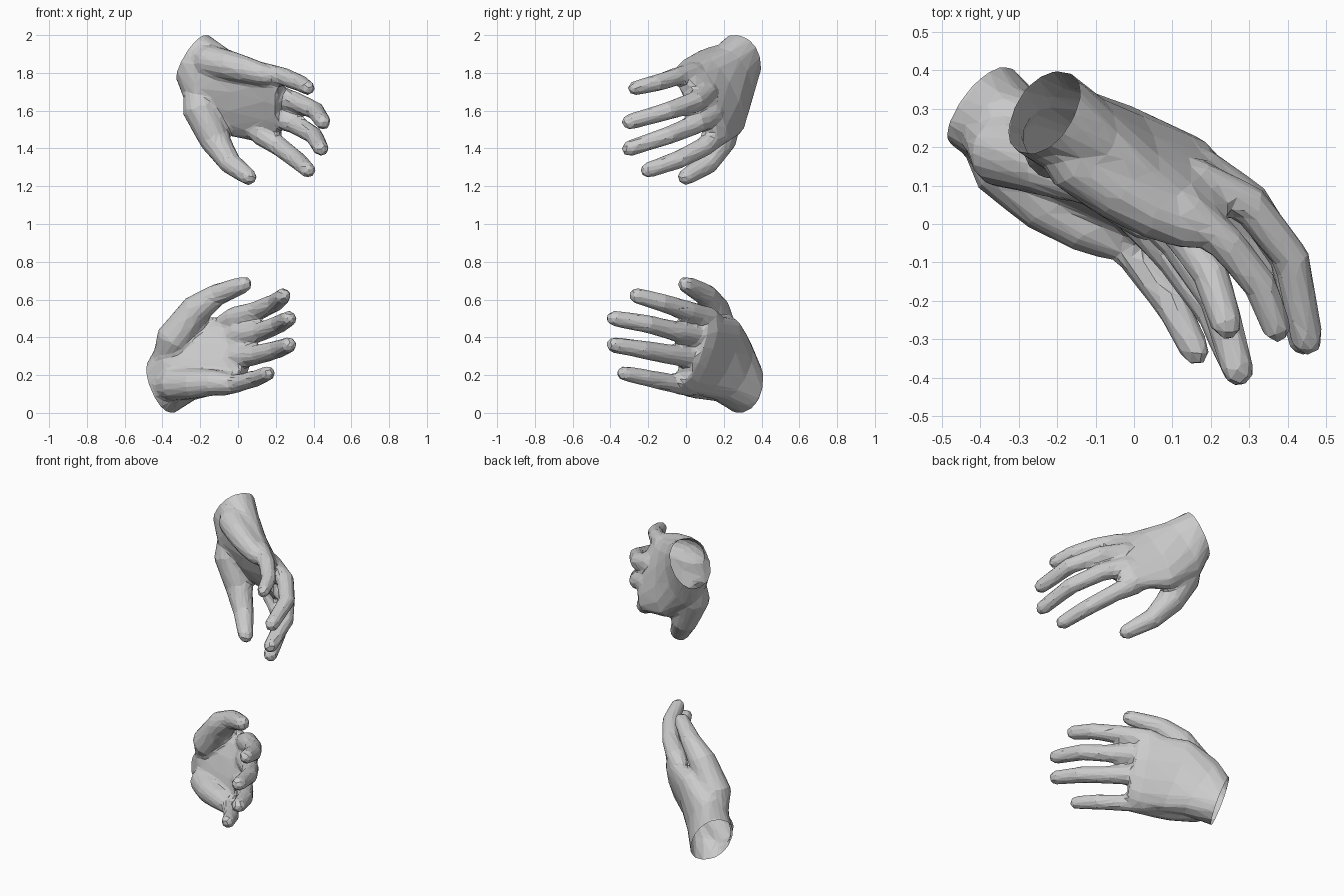
import bpy, bmesh, math
from mathutils import Vector as V

if "Cube" in bpy.data.objects:
    bpy.data.objects.remove(bpy.data.objects["Cube"])

SIDES = 14


def loft(bm, rings):
    """Closed skin over a list of point rings."""
    vs = [[bm.verts.new(p) for p in r] for r in rings]
    n = len(vs[0])
    for a, b in zip(vs, vs[1:]):
        for i in range(n):
            j = (i + 1) % n
            bm.faces.new((a[i], a[j], b[j], b[i]))
    bm.faces.new(vs[0][::-1])
    bm.faces.new(vs[-1])


def oval(c, a, b, power=1.0, hollow=1.0):
    pts = []
    for i in range(SIDES):
        t = 2 * math.pi * i / SIDES
        f = lambda s: math.copysign(abs(s) ** power, s)
        s = f(math.sin(t))
        pts.append(c + a * f(math.cos(t)) + b * (s if s > 0 else s * hollow))
    return pts


def digit(bm, pts, radii):
    """Tapered tube along the joints with a rounded tip."""
    pts = [V(p) for p in pts]
    end = (pts[-1] - pts[-2]).normalized()
    r = radii[-1]
    pts = pts + [pts[-1] + end * r * 0.6, pts[-1] + end * r * 0.95]
    radii = list(radii) + [r * 0.8, r * 0.35]
    rings = []
    for i, p in enumerate(pts):
        t = (pts[min(i + 1, len(pts) - 1)] - pts[max(i - 1, 0)]).normalized()
        q = t.to_track_quat('Z', 'Y')
        rings.append(oval(p, q @ V((radii[i], 0, 0)), q @ V((0, radii[i], 0))))
    loft(bm, rings)


def palm(bm, sections):
    """Palm from (little-finger edge, thumb edge, half thickness); returns wrist plane."""
    secs = [(V(p), V(q), t) for p, q, t in sections]
    mids = [(p + q) / 2 for p, q, t in secs]
    rings = []
    for i, (p, q, t) in enumerate(secs):
        a = (p - q) / 2
        d = mids[min(i + 1, len(mids) - 1)] - mids[max(i - 1, 0)]
        d = (d - d.project(a)).normalized()
        b = d.cross(a).normalized()
        if b.y < 0:
            b = -b
        ring = oval(mids[i], a, b * t, 0.9, (1, 1, 0.95, 0.85)[i])
        if i == 0:
            cut = (mids[0], d)
            rings.append([v - d * 0.06 for v in ring])
        rings.append(ring)
    # rounded knuckle end reaching the finger webs
    c = mids[-1] + d * 0.06 + V((0, -0.015, 0))
    rings.append([c + (v - mids[-1]) * 0.85 for v in rings[-1]])
    loft(bm, rings)
    return cut


def apply(ob, kind, **kw):
    m = ob.modifiers.new(kind, kind)
    for k, v in kw.items():
        setattr(m, k, v)
    bpy.ops.object.modifier_apply(modifier=m.name)


def drop_inner_shells(bm):
    """Keep only the largest connected skin."""
    todo, best = set(bm.verts), set()
    while todo:
        stack = [todo.pop()]
        group = set(stack)
        while stack:
            for e in stack.pop().link_edges:
                for v in e.verts:
                    if v in todo:
                        todo.remove(v)
                        group.add(v)
                        stack.append(v)
        best = max(best, group, key=len)
    bmesh.ops.delete(bm, geom=[v for v in bm.verts if v not in best], context='VERTS')


def hand(name, sections, fingers, thumb, heel):
    bm = bmesh.new()
    co, no = palm(bm, sections)
    for k, f in enumerate(fingers):
        s = 0.93 if k == 0 else 1.0
        # root sunk into the palm behind the knuckle
        a, b = V(f[0]), V(f[1])
        root = a - (b - a).normalized() * 0.09 + V((0, -0.01, 0))
        digit(bm, [root] + f, [r * s for r in (0.045, 0.062, 0.053, 0.049, 0.043)])
    digit(bm, thumb, [0.07, 0.098, 0.082, 0.06, 0.046])
    digit(bm, heel, [0.06, 0.088, 0.08, 0.07, 0.058])
    bmesh.ops.recalc_face_normals(bm, faces=bm.faces)
    me = bpy.data.meshes.new(name)
    bm.to_mesh(me)
    bm.free()
    ob = bpy.data.objects.new(name, me)
    bpy.context.collection.objects.link(ob)
    bpy.context.view_layer.objects.active = ob
    # fuse, soften and reduce to low-poly facets
    apply(ob, 'REMESH', mode='VOXEL', voxel_size=0.011)
    apply(ob, 'SMOOTH', factor=0.5, iterations=14)
    apply(ob, 'DECIMATE', ratio=1500 / (2 * len(ob.data.polygons)))
    # open wrist
    bm = bmesh.new()
    bm.from_mesh(ob.data)
    drop_inner_shells(bm)
    bmesh.ops.bisect_plane(bm, geom=bm.verts[:] + bm.edges[:] + bm.faces[:],
                           plane_co=co, plane_no=no, clear_inner=True)
    for f in bm.faces:
        f.smooth = False
    bm.to_mesh(ob.data)
    bm.free()


# upper hand: thumb down (fingers listed from the little finger)
hand("upper_hand",
     [((-.155, .28, 2.0), (-.31, .30, 1.745), .12),
      ((-.06, .18, 1.93), (-.25, .285, 1.60), .12),
      ((.05, .08, 1.88), (-.06, .28, 1.47), .092),
      ((.18, -.01, 1.825), (.16, .205, 1.42), .07)],
     [[(.13, .04, 1.80), (.24, -.05, 1.78), (.33, -.16, 1.745), (.37, -.27, 1.72)],
      [(.16, .11, 1.69), (.30, .05, 1.65), (.41, -.09, 1.60), (.45, -.30, 1.54)],
      [(.17, .14, 1.58), (.30, .06, 1.53), (.40, -.09, 1.47), (.44, -.30, 1.40)],
      [(.13, .16, 1.47), (.22, .10, 1.41), (.31, -.04, 1.34), (.37, -.20, 1.285)]],
     [(-.22, .24, 1.75), (-.20, .21, 1.61), (-.12, .185, 1.44), (-.04, .115, 1.32),
      (.055, 0, 1.25)],
     [(-.22, .26, 1.89), (-.15, .165, 1.86), (-.05, .09, 1.84), (.05, .03, 1.815),
      (.14, -.01, 1.79)])

# lower hand: thumb up
hand("lower_hand",
     [((-.335, .30, .0), (-.455, .31, .29), .125),
      ((-.24, .17, .065), (-.39, .30, .40), .12),
      ((-.15, .07, .09), (-.21, .265, .50), .092),
      ((-.03, -.01, .11), (0, .15, .52), .07)],
     [[(-.08, .01, .145), (.01, -.09, .16), (.10, -.21, .185), (.16, -.33, .21)],
      [(-.01, .05, .29), (.11, -.09, .31), (.21, -.23, .335), (.27, -.38, .36)],
      [(0, .08, .41), (.12, -.05, .43), (.22, -.20, .47), (.27, -.38, .50)],
      [(-.02, .12, .50), (.10, .01, .54), (.20, -.13, .585), (.24, -.26, .62)]],
     [(-.39, .25, .26), (-.34, .19, .39), (-.22, .15, .55), (-.11, .105, .625),
      (.03, 0, .68)],
     [(-.41, .27, .13), (-.34, .15, .15), (-.23, .055, .155), (-.13, -.005, .16),
      (-.05, -.04, .155)])
